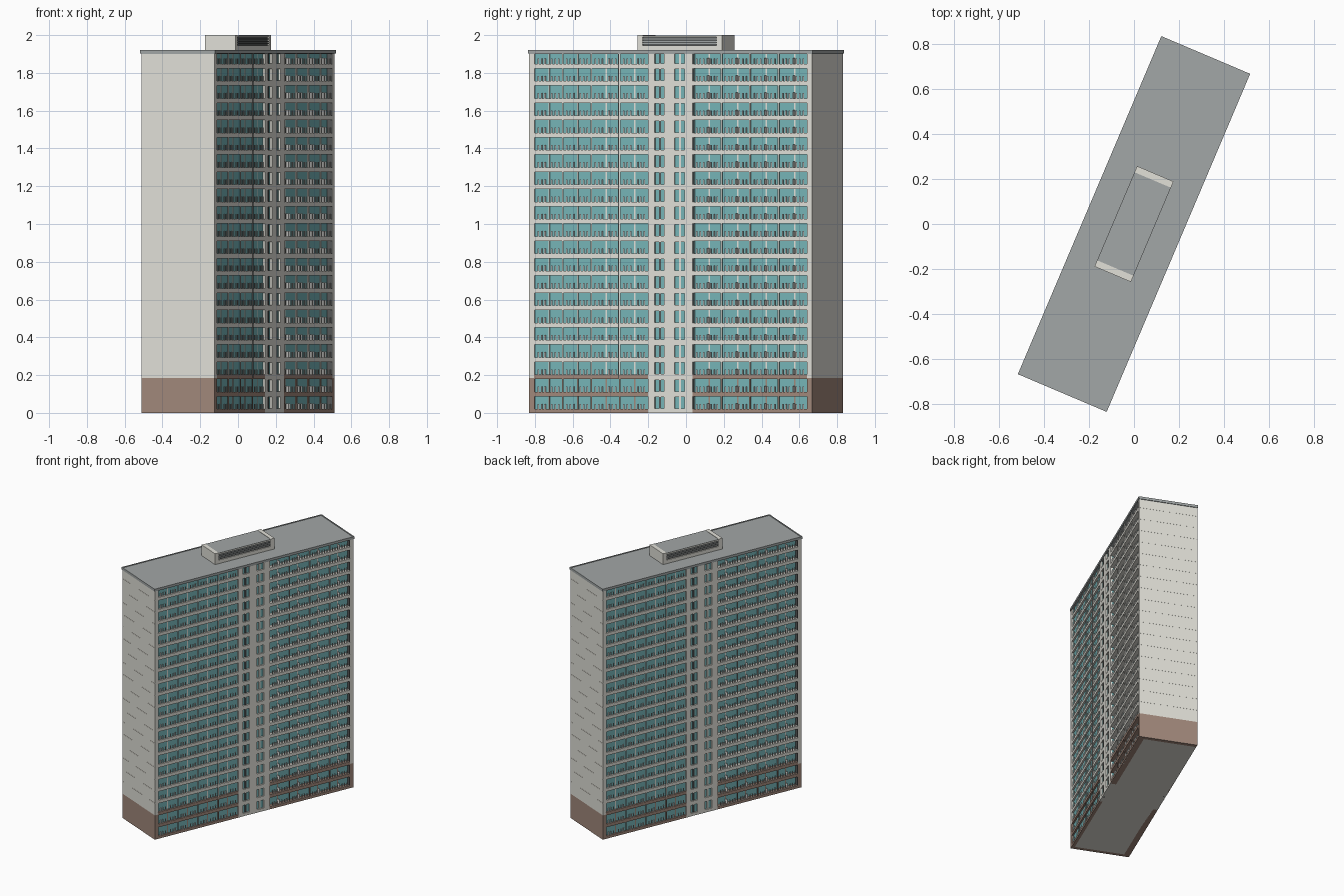
import bpy
import math

cube = bpy.data.objects.get("Cube")
if cube:
    bpy.data.objects.remove(cube, do_unlink=True)


def material(name, r, g, b):
    m = bpy.data.materials.new(name)
    m.use_nodes = True
    m.diffuse_color = (r, g, b, 1)
    m.node_tree.nodes["Principled BSDF"].inputs["Base Color"].default_value = (r, g, b, 1)
    return m


concrete = material("pale concrete", 0.76, 0.75, 0.69)
brown = material("brown cladding", 0.36, 0.25, 0.20)
glass = material("teal glass", 0.18, 0.46, 0.48)
roof_grey = material("roof grey", 0.36, 0.385, 0.385)
dark = material("dark louvre", 0.09, 0.095, 0.095)
white = material("white panel", 0.88, 0.88, 0.85)

TURN = math.radians(-23)
QUADS = [(0, 1, 3, 2), (4, 6, 7, 5), (0, 4, 5, 1), (2, 3, 7, 6), (0, 2, 6, 4), (1, 5, 7, 3)]


class Part:
    """Collects boxes into one object, turned to the plot direction."""

    def __init__(self, name, *mats):
        self.name, self.mats = name, mats
        self.verts, self.faces, self.slots = [], [], []

    def box(self, x, y, z, slot=0, both=False):
        for s in ((1, -1) if both else (1,)):
            xs, ys = sorted(s * v for v in x), sorted(s * v for v in y)
            n = len(self.verts)
            self.verts += [(a, b, c) for a in xs for b in ys for c in z]
            self.faces += [[n + i for i in q] for q in QUADS]
            self.slots += [slot] * len(QUADS)

    def build(self):
        me = bpy.data.meshes.new(self.name)
        me.from_pydata(self.verts, [], self.faces)
        for m in self.mats:
            me.materials.append(m)
        for p, s in zip(me.polygons, self.slots):
            p.material_index = s
        ob = bpy.data.objects.new(self.name, me)
        ob.rotation_euler.z = TURN
        bpy.context.collection.objects.link(ob)


FLOORS, PITCH = 21, 0.0914
W = 0.211                      # facade plane
SHALLOW, DEEP = W - 0.012, W - 0.032   # glass planes of the two wings
END, WALL = 0.785, 0.813       # inner and outer faces of the end walls
CORE, BAYS = 0.128, 4
BAY = (END - CORE) / BAYS
BASE, EAVE = 0.186, 1.9

# Glazing: shallow wing and core, deeper balcony wing
glazing = Part("glazing", glass)
glazing.box((0, SHALLOW), (-END, CORE), (0.006, EAVE), 0, True)
glazing.box((0, DEEP), (CORE, END), (0.006, EAVE), 0, True)
glazing.build()

# Ground slab
ground = Part("ground_slab", concrete)
ground.box((-W + 0.001, W - 0.001), (-END, END), (0, 0.006))
ground.build()

# Blank end walls with brown base, panel seams and dark balcony returns
ends = Part("end_walls", concrete, brown, dark)
ends.box((-W, W), (END, WALL), (0, BASE), 1, True)
ends.box((-W, W), (END, WALL), (BASE, EAVE), 0, True)
ends.box((DEEP, W - 0.003), (END - 0.002, END), (0.02, EAVE), 2, True)
for k in range(3, FLOORS):
    z = k * PITCH + 0.005
    ends.box((-W, W), (WALL, WALL + 0.0008), (z, z + 0.0015), 0, True)
ends.build()

# Floor bands, bay posts, railings and balcony screens
bands = Part("floor_bands", concrete, brown)
posts = Part("bay_posts", concrete, brown)
rails = Part("balcony_railings", white)
screens = Part("balcony_screens", white)
for k in range(FLOORS):
    z = k * PITCH
    low, top = z + 0.02, z + PITCH - 0.004
    tint = 1 if k < 2 else 0
    for side, plane in ((-1, SHALLOW), (1, DEEP)):
        y0 = CORE if side > 0 else -END
        bands.box((plane - 0.01, W), (y0, y0 + BAYS * BAY), (max(0, z - 0.004), low),
                  1 if k <= 2 else 0, True)
        for b in range(BAYS):
            y = y0 + b * BAY
            posts.box((W - 0.005, W - 0.001), (y - 0.004, y + 0.004), (low, top), tint, True)
            posts.box((plane, plane + 0.002), (y + BAY / 2 - 0.004, y + BAY / 2 + 0.004),
                      (low, top), tint, True)
            for f in (0.14, 0.26, 0.38, 0.62, 0.74, 0.86):
                yr = y + BAY * f
                rails.box((W - 0.004, W - 0.002), (yr - 0.004, yr + 0.004),
                          (low, low + 0.028), 0, True)
            if side > 0:
                ys = y + BAY * 0.5
                screens.box((DEEP, W - 0.001), (ys - 0.002, ys + 0.002),
                            (low, low + 0.03), 0, True)
for p in (bands, posts, rails, screens):
    p.build()

# Central stair core: full height piers, spandrels and paired panes
core = Part("stair_core", concrete, dark)
openings = [(-0.092, -0.036), (0.022, 0.08)]
edges = [-CORE] + [e for o in openings for e in o] + [CORE]
for y0, y1 in zip(edges[::2], edges[1::2]):
    core.box((DEEP - 0.005, W), (y0, y1), (0, EAVE), 0, True)
for slot, (y0, y1) in zip((1, 0), openings):
    mid = (y0 + y1) / 2
    core.box((SHALLOW - 0.01, SHALLOW + 0.004), (mid - 0.006, mid + 0.006), (0, EAVE), slot, True)
    for k in range(FLOORS):
        z = k * PITCH
        core.box((SHALLOW - 0.01, W - 0.001), (y0, y1), (max(0, z - 0.008), z + 0.022), 0, True)
core.box((W - 0.001, W + 0.002), (-0.3, -0.295), (BASE, EAVE), 1, True)
core.build()

# Roof slab with a low rim
roof = Part("roof_slab", roof_grey)
roof.box((-0.211, 0.211), (-0.813, 0.813), (EAVE, 1.917))
roof.box((0.207, 0.215), (-0.818, 0.818), (1.902, 1.921), 0, True)
roof.box((-0.207, 0.207), (0.81, 0.818), (1.902, 1.921), 0, True)
roof.build()

# Rooftop plant room with louvred long sides
plant = Part("plant_room", concrete, roof_grey, dark)
HX, HY = 0.088, 0.243
SPAN = (0.03 - HY, HY - 0.03)
plant.box((-HX, HX), (HY - 0.03, HY), (1.915, 2.0), 0, True)
plant.box((-HX, HX), SPAN, (1.915, 1.944))
plant.box((0.008 - HX, HX - 0.008), SPAN, (1.944, 1.989), 2)
plant.box((-HX, HX), SPAN, (1.989, 1.996))
plant.box((-HX, HX), SPAN, (1.996, 1.998), 1)
for i in range(3):
    z = 1.952 + i * 0.012
    plant.box((HX - 0.01, HX - 0.001), SPAN, (z, z + 0.005), 1, True)
plant.build()
